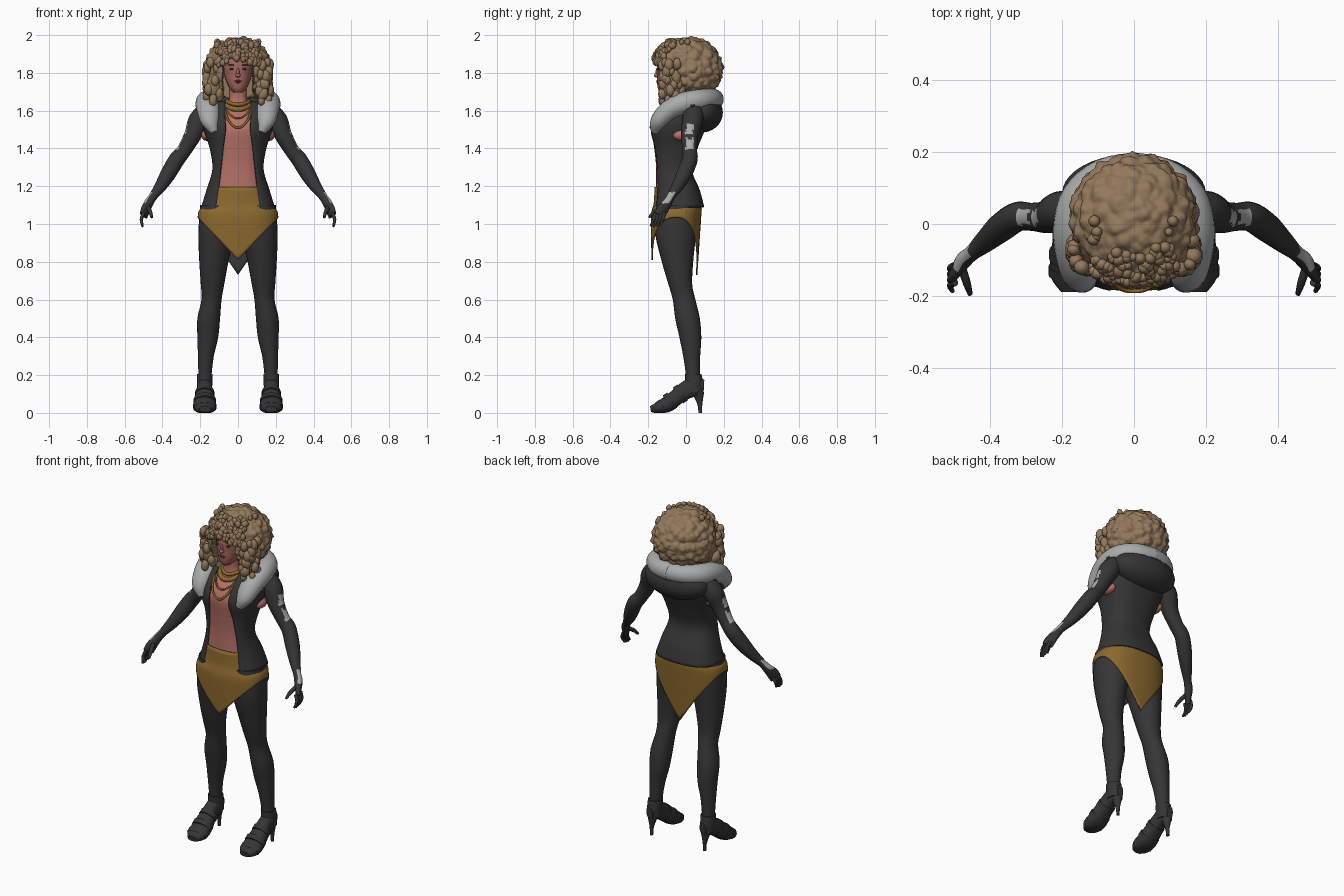
import bpy, bmesh, math, random
from mathutils import Vector, Matrix, noise

if "Cube" in bpy.data.objects:
    bpy.data.objects.remove(bpy.data.objects["Cube"])
random.seed(4)


def material(name, r, g, b):
    m = bpy.data.materials.new(name)
    m.use_nodes = True
    m.diffuse_color = (r, g, b, 1)
    bsdf = m.node_tree.nodes["Principled BSDF"]
    bsdf.inputs["Base Color"].default_value = (r, g, b, 1)
    bsdf.inputs["Roughness"].default_value = 0.8
    return m


SKIN = material("skin", .47, .165, .135)
FACE = material("face skin", .37, .135, .11)
LIPS = material("lips", .22, .05, .05)
EYES = material("eye dark", .03, .02, .02)
HAIR = material("tan hair", .29, .19, .105)
CLOTH = material("charcoal cloth", .036, .036, .036)
FUR = material("grey fur", .40, .41, .41)
GOLD = material("gold cloth", .26, .14, .027)


def finish(name, bm, mats, mirror=False, thick=0):
    """Turn a bmesh into a smooth shaded object."""
    me = bpy.data.meshes.new(name)
    bm.to_mesh(me)
    bm.free()
    for m in mats:
        me.materials.append(m)
    me.shade_smooth()
    me.set_sharp_from_angle(angle=math.radians(50))
    ob = bpy.data.objects.new(name, me)
    bpy.context.scene.collection.objects.link(ob)
    if thick:
        mod = ob.modifiers.new("thickness", 'SOLIDIFY')
        mod.thickness = thick
        mod.material_offset = len(mats) - 1
    if mirror:
        ob.modifiers.new("mirror", 'MIRROR').use_mirror_merge = False
    return ob


def smooth(rows, k):
    """Interpolate rows of numbers along a smooth spline."""
    out, last = [], len(rows) - 1
    for i in range(last):
        quad = rows[max(i - 1, 0)], rows[i], rows[i + 1], rows[min(i + 2, last)]
        for j in range(k):
            t = j / k
            out.append([.5 * (2 * b + (c - a) * t + (2 * a - 5 * b + 4 * c - d) * t * t
                              + (3 * b - a - 3 * c + d) * t ** 3) for a, b, c, d in zip(*quad)])
    return out + [list(rows[-1])]


def power(v, p):
    return math.copysign(abs(v) ** (2 / p), v)


def grid(name, rings, mats, closed=True, caps=True, rule=None, **kw):
    """Skin a list of rings with quads."""
    bm = bmesh.new()
    vs = [[bm.verts.new((c.x, c.y, max(c.z, 0))) for c in r] for r in rings]
    n = len(vs[0])
    for lo, hi in zip(vs, vs[1:]):
        for j in range(n if closed else n - 1):
            q = (j + 1) % n
            bm.faces.new((lo[j], lo[q], hi[q], hi[j]))
    if caps and closed:
        bm.faces.new(vs[0][::-1])
        bm.faces.new(vs[-1])
    bm.normal_update()
    if rule:
        for f in bm.faces:
            f.material_index = rule(f.calc_center_median(), f.normal)
    return finish(name, bm, mats, **kw)


def loft(name, rows, mats, flat=True, n=24, p=2, k=4, **kw):
    """Rows are x, y, z, half width, half depth and an optional front opening."""
    rows = smooth(rows, k)
    gap = len(rows[0]) > 5
    rings = []
    for i, r in enumerate(rows):
        u, v = Vector((1, 0, 0)), Vector((0, 1, 0))
        if not flat:
            t = Vector(rows[min(i + 1, len(rows) - 1)][:3]) - Vector(rows[max(i - 1, 0)][:3])
            t.normalize()
            u = t.cross(Vector((0, 0, 1))).normalized()
            v = t.cross(u)
        a0 = math.asin(min(1, (r[5] / r[3]) ** (p / 2))) if gap else 0
        step = (math.tau - 2 * a0) / (n - 1 if gap else n)
        rings.append([Vector(r[:3]) + u * r[3] * power(math.sin(a0 + j * step), p)
                      - v * r[4] * power(math.cos(a0 + j * step), p) for j in range(n)])
    return grid(name, rings, mats, closed=not gap, **kw)


def blobs(name, items, mat, sub=3, **kw):
    """One object made of ellipsoids given as centre and radii."""
    bm = bmesh.new()
    for c, s in items:
        bmesh.ops.create_icosphere(bm, subdivisions=sub, radius=1,
                                   matrix=Matrix.Translation(c) @ Matrix.Diagonal((*s, 1)))
    return finish(name, bm, [mat], **kw)


# Body
loft("torso", [(0, -.045, 1.13, .15, .115), (0, -.07, 1.29, .12, .088), (0, -.06, 1.4, .135, .108),
               (0, -.05, 1.5, .16, .13), (0, -.04, 1.56, .15, .115), (0, -.035, 1.61, .095, .08),
               (0, -.045, 1.65, .05, .05), (0, -.05, 1.73, .045, .05)], [SKIN], p=2.5, n=32)
blobs("underarm_skin", [((.165, -.02, 1.47), (.03, .05, .03))], SKIN, mirror=True)
loft("legs", [(.177, .036, .12, .034, .036), (.175, .036, .2, .035, .037), (.17, .03, .3, .042, .045),
              (.16, .023, .4, .055, .058), (.155, .008, .5, .06, .065), (.14, -.01, .6, .053, .06),
              (.135, -.03, .68, .062, .063), (.128, -.045, .8, .077, .083),
              (.115, -.055, .95, .095, .108), (.105, -.05, 1.1, .095, .11)], [CLOTH], mirror=True)


# Arms with worn fur patches on the outer side
def arm_patch(c, n):
    upper = 1.395 < c.z < 1.455 or 1.475 < c.z < 1.535
    return int((upper and n.x + n.z > 1.12) or (1.11 < c.z < 1.17 and n.x + n.z > .95))


loft("arms", [(.15, .04, 1.61, .05, .05), (.205, .035, 1.55, .056, .056), (.24, .02, 1.47, .046, .046),
              (.285, .02, 1.39, .039, .039), (.325, .02, 1.34, .041, .043), (.37, -.01, 1.265, .04, .041),
              (.41, -.045, 1.2, .032, .032), (.45, -.08, 1.145, .022, .023), (.473, -.1, 1.11, .023, .026),
              (.49, -.125, 1.075, .018, .033), (.5, -.14, 1.045, .014, .032)],
     [CLOTH, FUR], flat=False, k=6, rule=arm_patch, mirror=True)
for i, finger in enumerate(("little", "ring", "middle", "index")):
    y = -.115 - .016 * i
    loft(finger + "_fingers", [(.498, y, 1.06, .01, .01), (.512, y - .008, 1.025, .009, .009),
                               (.505, y - .024, .985 + .004 * abs(i - 2), .006, .006)],
         [CLOTH], flat=False, n=8, mirror=True)
loft("thumbs", [(.478, -.125, 1.09, .012, .012), (.465, -.165, 1.065, .011, .011),
                (.456, -.195, 1.035, .007, .007)], [CLOTH], flat=False, n=8, mirror=True)

# Heeled boots
loft("boots", [(.177, .095, .14, .02, .035), (.177, .05, .14, .038, .052), (.177, 0, .12, .04, .048),
               (.177, -.05, .083, .05, .042), (.176, -.1, .045, .058, .042), (.175, -.15, .027, .055, .03),
               (.174, -.187, .02, .03, .016)], [CLOTH], flat=False, p=2.4, mirror=True)
loft("boot_cuffs", [(.177, .045, .11, .04, .048), (.177, .043, .16, .041, .047),
                    (.176, .038, .205, .041, .044)], [CLOTH], mirror=True)
loft("boot_heels", [(.177, .075, 0, .009, .009), (.177, .073, .05, .012, .014),
                    (.177, .062, .11, .028, .034)], [CLOTH], n=12, mirror=True)
for i, (y, z, w, h) in enumerate(((-.03, .1, .051, .05), (-.085, .06, .06, .048), (-.13, .034, .062, .036))):
    loft(f"boot_straps_{i + 1}", [(.176, y + .012, z + .008, w, h), (.176, y - .012, z - .008, w, h)],
         [CLOTH], flat=False, mirror=True)

# Open jacket
loft("jacket", [(0, -.04, 1.09, .195, .137, .12), (0, -.047, 1.18, .167, .12, .106),
                (0, -.07, 1.29, .136, .101, .094), (0, -.057, 1.4, .15, .118, .08),
                (0, -.045, 1.5, .182, .146, .066), (0, -.02, 1.58, .185, .14, .07),
                (0, .01, 1.65, .13, .11, .07)], [CLOTH], p=2.5, n=48, thick=.01)

# Wrap skirt with pointed front and back hems, dark lining
profile = smooth([(.73, -.06, .205, .12), (1.03, -.053, .214, .133),
                  (1.1, -.045, .187, .127), (1.19, -.052, .156, .114)], 30)
skirt = []
for i in range(17):
    ring = []
    for j in range(64):
        a = math.tau * j / 64
        sx, sy = power(math.sin(a), 2.4), -power(math.cos(a), 2.4)
        hem = .81 if sy < 0 else .73
        hem += (1.035 - hem) * abs(sx)
        z = hem + (1.195 - hem) * i / 16
        _, yc, rx, ry = min(profile, key=lambda r: abs(r[0] - z))
        ring.append(Vector((rx * sx, yc + ry * sy, z)))
    skirt.append(ring)
grid("skirt", skirt, [GOLD, CLOTH], caps=False, thick=.008)

# Hood and fur collar
blobs("hood", [((0, .085, 1.59), (.2, .11, .105))], CLOTH, sub=4)
loft("fur_collar", [(.125, -.165, 1.485, .02, .02), (.145, -.145, 1.54, .05, .045),
                    (.155, -.09, 1.6, .062, .055), (.165, -.01, 1.64, .06, .058), (.145, .07, 1.655, .058, .058),
                    (.08, .128, 1.66, .055, .055), (-.01, .145, 1.66, .055, .055)], [FUR, CLOTH], flat=False,
     rule=lambda c, n: int(c.y > .03 and c.z < 1.625 + .01 * math.sin(c.x * 90)), mirror=True)


# Necklaces
def necklace(name, half, radius):
    cu = bpy.data.curves.new(name, 'CURVE')
    cu.dimensions = '3D'
    cu.bevel_depth = radius
    cu.bevel_resolution = 2
    pts = half + [(-x, y, z) for x, y, z in half[-2:0:-1]]
    sp = cu.splines.new('BEZIER')
    sp.bezier_points.add(len(pts) - 1)
    for b, c in zip(sp.bezier_points, pts):
        b.co = c
        b.handle_left_type = b.handle_right_type = 'AUTO'
    sp.use_cyclic_u = True
    cu.materials.append(GOLD)
    bpy.context.scene.collection.objects.link(bpy.data.objects.new(name, cu))


necklace("collar_band", [(0, -.125, 1.607), (.055, -.09, 1.622), (.065, -.04, 1.64), (0, .02, 1.65)], .014)
necklace("upper_band", [(0, -.105, 1.632), (.045, -.08, 1.642), (.055, -.04, 1.652), (0, .01, 1.66)], .01)
necklace("long_chain", [(0, -.187, 1.51), (.04, -.178, 1.535), (.066, -.14, 1.59), (.07, -.06, 1.64),
                        (0, .03, 1.65)], .006)
necklace("short_chain", [(0, -.163, 1.56), (.04, -.148, 1.578), (.066, -.09, 1.62), (0, .03, 1.65)], .005)

# Head and face
loft("head", [(0, -.105, 1.695, .02, .03), (0, -.09, 1.715, .042, .058), (0, -.08, 1.75, .06, .073),
              (0, -.07, 1.79, .072, .083), (0, -.068, 1.83, .077, .086), (0, -.06, 1.88, .076, .085),
              (0, -.04, 1.94, .05, .06)], [FACE])
blobs("nose", [((0, -.155, 1.787), (.013, .015, .011)), ((0, -.15, 1.805), (.008, .011, .024))], FACE)
blobs("lips", [((0, -.149, 1.757), (.02, .009, .005)), ((0, -.147, 1.749), (.016, .009, .005))], LIPS)
blobs("eyes", [((.032, -.145, 1.82), (.014, .006, .006))], EYES, mirror=True)
blobs("eyebrows", [((.034, -.146, 1.842), (.019, .006, .003))], EYES, mirror=True)

# Curly hair mass, pushed back around the face
bm = bmesh.new()
bmesh.ops.create_icosphere(bm, subdivisions=6, radius=1)
for v in bm.verts:
    d = v.co.normalized()
    near = noise.voronoi(d * 4.2)[0][0]
    bump = 1.045 - .14 * near + .02 * noise.noise(d * 11)
    wide = 1 + .12 * max(0, -d.z)
    v.co = Vector((d.x * .18 * wide, d.y * .185, d.z * .171)) * bump + Vector((0, .012, 1.822))
    if abs(v.co.x) < .08 and v.co.z < 1.88:
        v.co.y = max(v.co.y, -.06)
finish("hair", bm, [HAIR])

# Fringe curls and side locks
curls = []
for i in range(110):
    x = random.uniform(-.115, .115)
    z = random.uniform(1.872 - abs(x) * .35, 1.968)
    y = .008 - .185 * math.sqrt(max(0, 1 - (x / .18) ** 2 - ((z - 1.822) / .17) ** 2))
    r = random.uniform(.012, .018)
    curls.append(((x, y, z), (r, r, r * 1.25)))
blobs("fringe_curls", curls, HAIR, sub=2)
locks = [((s * .128, -.075, 1.725), (.045, .06, .08)) for s in (1, -1)]
for i in range(90):
    a, z = random.uniform(0, math.tau), random.uniform(1.65, 1.86)
    s, r = random.choice((1, -1)), random.uniform(.017, .025)
    locks.append(((s * (.13 + .038 * math.sin(a)), -.075 - .05 * math.cos(a), z), (r, r, r * 1.4)))
blobs("side_locks", locks, HAIR, sub=2)
